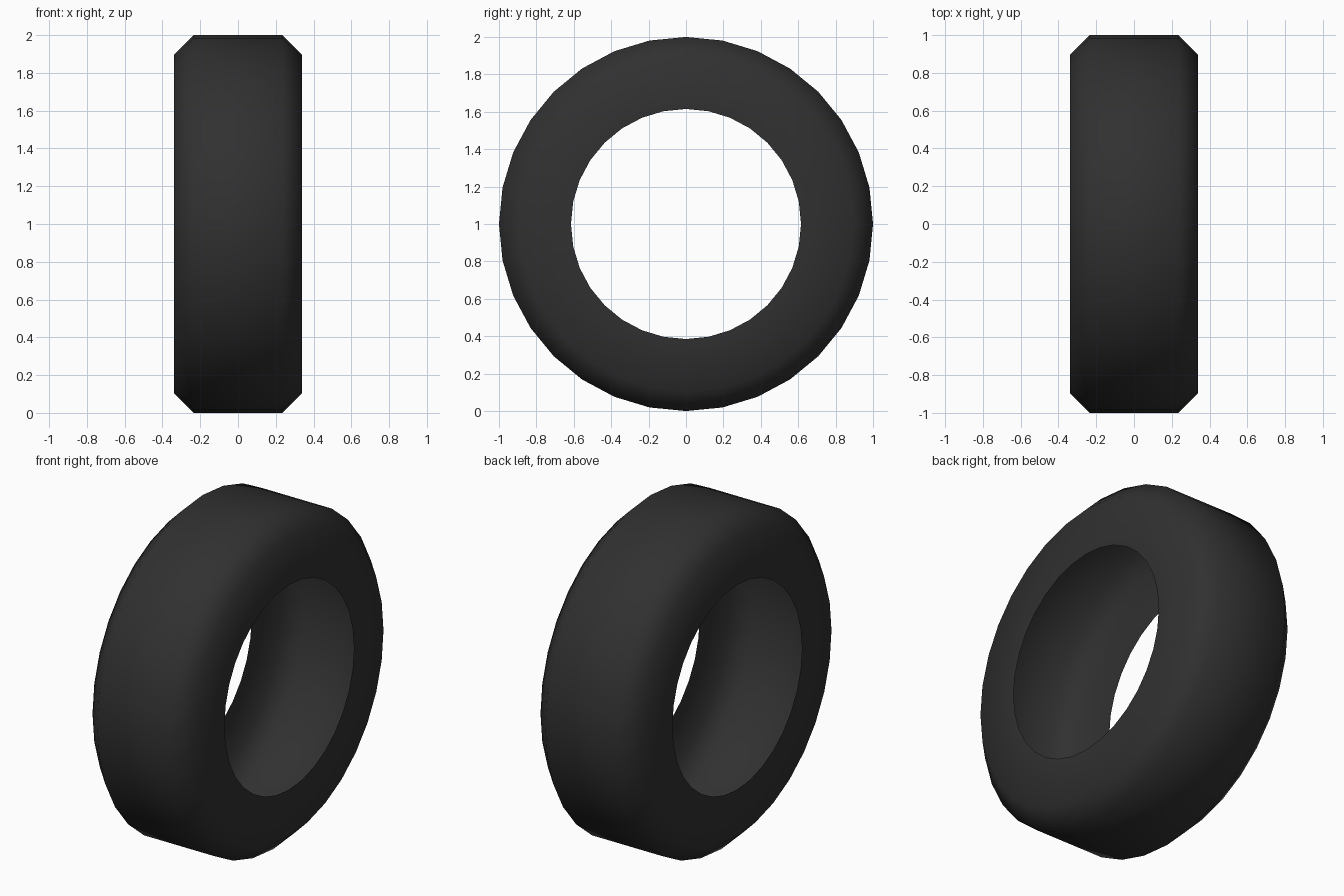
import bpy, bmesh, math
from mathutils import Matrix, Vector

if "Cube" in bpy.data.objects:
    bpy.data.objects.remove(bpy.data.objects["Cube"])

SEGMENTS = 32
# Tyre cross-section (x, radius): open shell from one inner rim to the other
half = [(0.34, 0.615), (0.34, 0.895), (0.235, 1.0)]
profile = half + [(-x, r) for x, r in reversed(half)]

# Revolve the section around the x axis
bm = bmesh.new()
verts = [bm.verts.new((x, 0, r)) for x, r in profile]
edges = [bm.edges.new(pair) for pair in zip(verts, verts[1:])]
bmesh.ops.spin(bm, geom=verts + edges, cent=(0, 0, 0), axis=(1, 0, 0),
               angle=math.tau, steps=SEGMENTS, use_merge=False)
bmesh.ops.remove_doubles(bm, verts=bm.verts, dist=1e-4)
bmesh.ops.translate(bm, verts=bm.verts, vec=(0, 0, 1))

# Make normals point away from the hollow inside of the tyre
bm.normal_update()
flip = []
for f in bm.faces:
    c = f.calc_center_median() - Vector((0, 0, 1))
    ring = Vector((0, c.y, c.z)).normalized() * 0.7
    if f.normal.dot(c - ring) < 0:
        flip.append(f)
if flip:
    bmesh.ops.reverse_faces(bm, faces=flip)
for f in bm.faces:
    f.smooth = True

mesh = bpy.data.meshes.new("tyre")
bm.to_mesh(mesh)
bm.free()
tyre = bpy.data.objects.new("tyre", mesh)
bpy.context.collection.objects.link(tyre)

# Dark rubber
rubber = bpy.data.materials.new("rubber")
rubber.diffuse_color = (0.03, 0.03, 0.03, 1)
rubber.use_nodes = True
rubber.node_tree.nodes["Principled BSDF"].inputs["Base Color"].default_value = rubber.diffuse_color
mesh.materials.append(rubber)
